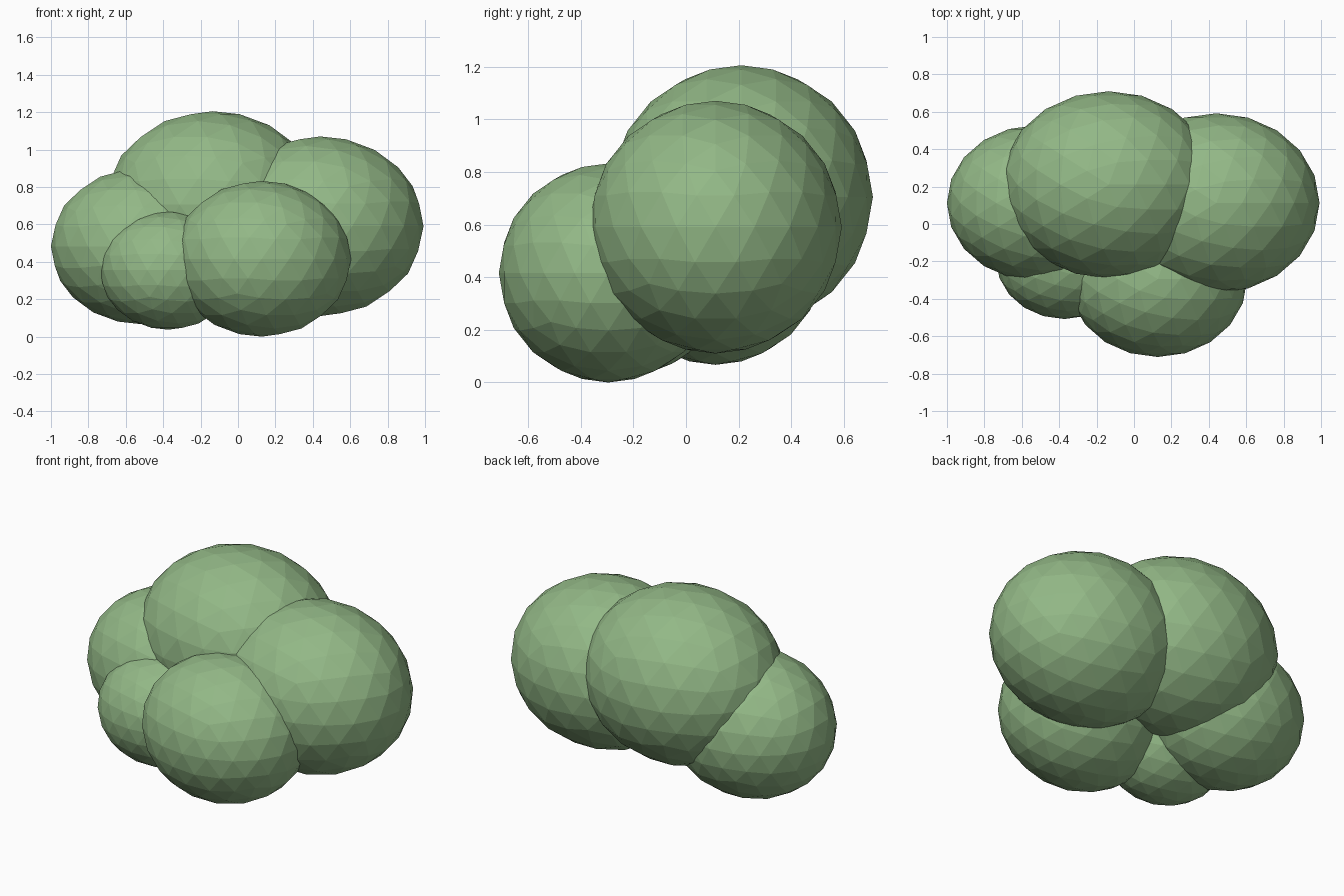
import bpy

cube = bpy.data.objects.get("Cube")
if cube:
    bpy.data.objects.remove(cube, do_unlink=True)

# Leaf colour
leaf = bpy.data.materials.new("leaf green")
leaf.use_nodes = True
colour = (0.29, 0.48, 0.24, 1)
leaf.diffuse_color = colour
bsdf = leaf.node_tree.nodes["Principled BSDF"]
bsdf.inputs["Base Color"].default_value = colour
bsdf.inputs["Roughness"].default_value = 0.9

STRETCH = 1.15  # every clump is wider along x


def clump(name, centre, radius):
    """Faceted, widened ball of leaves."""
    bpy.ops.mesh.primitive_ico_sphere_add(subdivisions=3, radius=radius, location=centre)
    ball = bpy.context.object
    ball.name = name
    ball.scale.x = STRETCH
    ball.data.materials.append(leaf)
    bpy.ops.object.shade_flat()


# Bush made of five overlapping clumps
clump("top_back_clump", (-0.135, 0.21, 0.705), 0.50)
clump("left_clump", (0.44, 0.112, 0.59), 0.48)
clump("right_clump", (-0.522, 0.112, 0.483), 0.416)
clump("front_clump", (0.127, -0.295, 0.416), 0.416)
clump("small_front_clump", (-0.372, -0.19, 0.355), 0.318)
